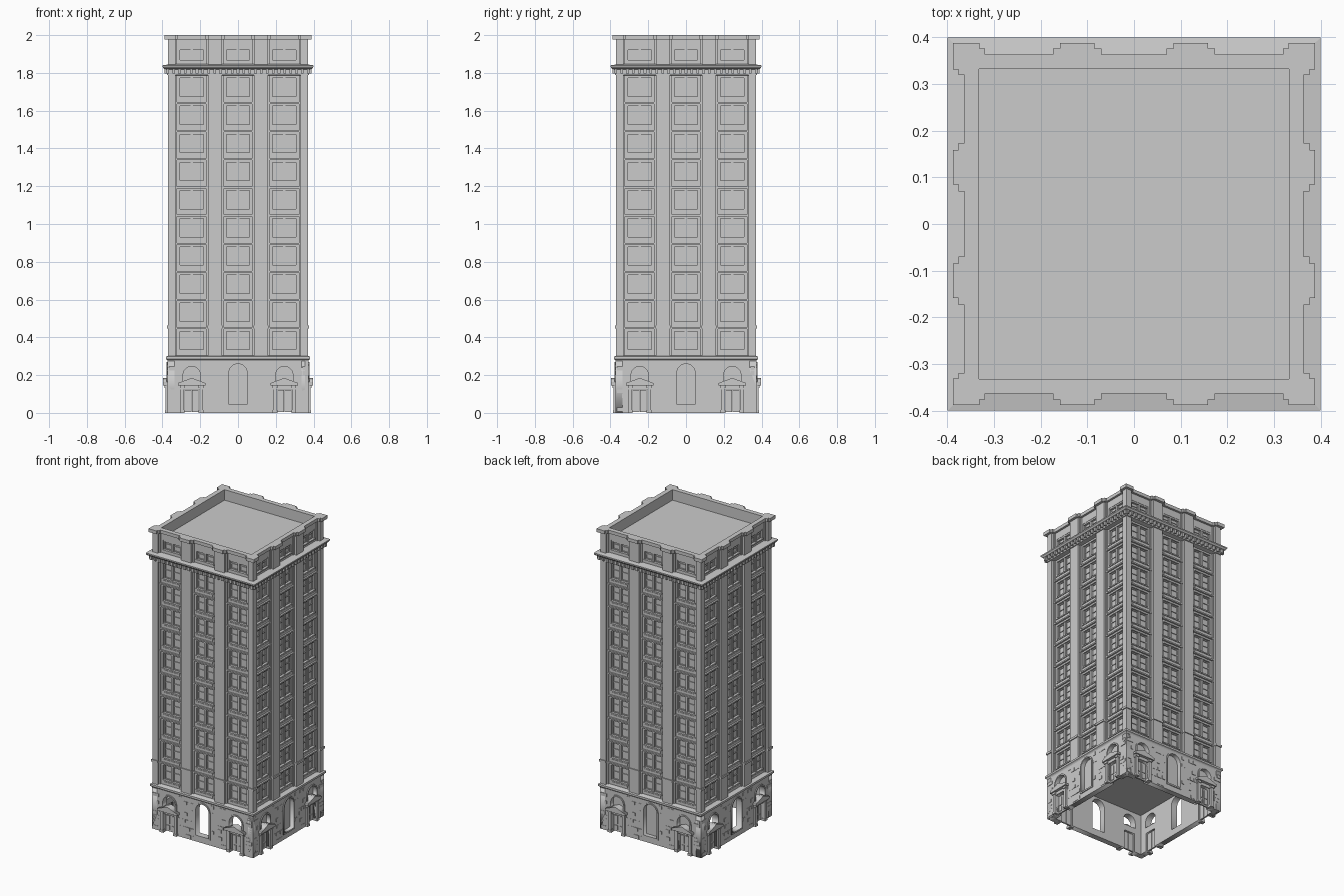
import bpy, bmesh, random
from math import pi, sin, cos
from mathutils import Matrix, Vector

random.seed(4)
cube = bpy.data.objects.get("Cube")
if cube:
    bpy.data.objects.remove(cube, do_unlink=True)

stone = bpy.data.materials.new("grey_stone")
stone.use_nodes = True
GREY = (0.6, 0.6, 0.6, 1)
stone.diffuse_color = GREY
stone.node_tree.nodes["Principled BSDF"].inputs["Base Color"].default_value = GREY

ALL = range(4)
BAYS = (-0.245, 0, 0.245)
FLOOR, STEP, FLOORS = 0.3, 0.149, 10


def place(name, mesh, sides=ALL):
    """Repeat a front-side mesh around the tower."""
    mesh.materials.append(stone)
    for i in sides:
        ob = bpy.data.objects.new(name, mesh)
        ob.rotation_euler.z = i * pi / 2
        bpy.context.collection.objects.link(ob)


def finish(name, bm, sides=ALL):
    bmesh.ops.recalc_face_normals(bm, faces=bm.faces)
    mesh = bpy.data.meshes.new(name)
    bm.to_mesh(mesh)
    bm.free()
    place(name, mesh, sides)


def box(bm, x0, x1, z0, z1, out, back=0.332):
    """Box on the front side, from depth back to depth out."""
    size = Vector((x1 - x0, out - back, z1 - z0))
    mid = Vector(((x0 + x1) / 2, -(out + back) / 2, (z0 + z1) / 2))
    bmesh.ops.create_cube(bm, size=1, matrix=Matrix.Translation(mid) @ Matrix.Diagonal(size).to_4x4())


def square_loft(name, rings):
    """Square mouldings stacked from (half width, height) pairs."""
    bm = bmesh.new()
    loops = [[bm.verts.new((sx * h, sy * h, z)) for sx, sy in ((-1, -1), (1, -1), (1, 1), (-1, 1))]
             for h, z in rings]
    for a, b in zip(loops, loops[1:]):
        for k in range(4):
            bm.faces.new((a[k], a[k - 1], b[k - 1], b[k]))
    bm.faces.new(loops[0])
    bm.faces.new(loops[-1])
    finish(name, bm, [0])


def plate(name, outlines, out, back):
    """Flat upright slab; inner outlines become holes."""
    cu = bpy.data.curves.new(name, 'CURVE')
    cu.dimensions, cu.fill_mode, cu.extrude = '2D', 'BOTH', (out - back) / 2
    for pts in outlines:
        sp = cu.splines.new('POLY')
        sp.points.add(len(pts) - 1)
        for p, (x, z) in zip(sp.points, pts):
            p.co = (x, z, 0, 1)
        sp.use_cyclic_u = True
    tmp = bpy.data.objects.new(name, cu)
    bpy.context.collection.objects.link(tmp)
    deps = bpy.context.evaluated_depsgraph_get()
    mesh = bpy.data.meshes.new_from_object(tmp.evaluated_get(deps))
    bpy.data.objects.remove(tmp, do_unlink=True)
    mesh.transform(Matrix.Translation((0, -(out + back) / 2, 0)) @ Matrix.Rotation(pi / 2, 4, 'X'))
    bm = bmesh.new()
    bm.from_mesh(mesh)
    bpy.data.meshes.remove(mesh)
    bmesh.ops.remove_doubles(bm, verts=bm.verts, dist=1e-5)
    finish(name, bm)


def arch(cx, r, z0, spring, n=12):
    top = [(cx + r * cos(pi * k / n), spring + r * sin(pi * k / n)) for k in range(n + 1)]
    return [(cx - r, z0), (cx + r, z0)] + top


# Core, with its top as the sunken roof and its underside as the entrance ceiling
square_loft("core_and_roof", [(0.333, 0.275), (0.333, 1.93)])

# Ground storey walls with arches and door notches
W, DOOR = 0.372, 0.04
outer = [(-W, 0)]
for c in (BAYS[0], BAYS[2]):
    outer += [(c - DOOR, 0), (c - DOOR, 0.125), (c + DOOR, 0.125), (c + DOOR, 0)]
outer += [(W, 0), (W, 0.28), (-W, 0.28)]
lunettes = [arch(c, 0.046, 0.165, 0.2) for c in (BAYS[0], BAYS[2])]
middle = arch(0, 0.048, 0.045, 0.212)
plate("ground_wall", [outer, middle] + lunettes, W, 0.335)
plate("middle_arch_trim", [arch(0, 0.057, 0.035, 0.212), middle], 0.378, 0.36)
for c, hole in zip((BAYS[0], BAYS[2]), lunettes):
    plate("side_arch_trim", [arch(c, 0.055, 0.155, 0.2), hole], 0.378, 0.36)

# Closed arches on two sides
bm = bmesh.new()
for c in BAYS:
    box(bm, c - 0.055, c + 0.055, 0.04 if c == 0 else 0.16, 0.27, 0.35, 0.34)
finish("closed_arch_panel", bm, [1, 2])

# Entrances: pilasters, doors and pediments
bm = bmesh.new()
for c in (BAYS[0], BAYS[2]):
    for s in (-1, 1):
        x = c + s * 0.05
        box(bm, x - 0.01, x + 0.01, 0, 0.145, 0.383, 0.35)
        box(bm, x - 0.013, x + 0.013, 0, 0.015, 0.386, 0.35)
        box(bm, x - 0.013, x + 0.013, 0.132, 0.145, 0.388, 0.35)
        d = c + s * 0.019
        box(bm, d - 0.018, d + 0.018, 0.005, 0.122, 0.355, 0.345)
        box(bm, d - 0.011, d + 0.011, 0.015, 0.045, 0.359, 0.35)
        box(bm, d - 0.011, d + 0.011, 0.055, 0.11, 0.359, 0.35)
    box(bm, c - 0.066, c + 0.066, 0.125, 0.145, 0.378, 0.35)
    box(bm, c - 0.073, c + 0.073, 0.145, 0.158, 0.397, 0.35)
finish("entrance", bm)
for c in (BAYS[0], BAYS[2]):
    plate("pediment", [[(c - 0.073, 0.158), (c + 0.073, 0.158), (c, 0.185)]], 0.397, 0.35)

# Raised rough stones in courses
bm = bmesh.new()
for row in range(11):
    z = 0.008 + row * 0.024
    for lo, hi in ((-0.365, -0.32), (-0.175, -0.064), (0.064, 0.175), (0.32, 0.365)):
        x = lo
        while x < hi - 0.012:
            end = min(hi, x + random.uniform(0.02, 0.05))
            if random.random() < 0.4:
                box(bm, x, end - 0.002, z, z + 0.021, W + random.uniform(0.001, 0.004), 0.36)
            x = end
finish("rough_stones", bm)

# Mouldings over the ground storey and main cornice
square_loft("ground_moulding", [(0.37, 0.27), (0.375, 0.28), (0.382, 0.285), (0.382, 0.298), (0.36, 0.304)])
square_loft("main_cornice", [(0.35, 1.785), (0.376, 1.79), (0.376, 1.818), (0.392, 1.822),
                             (0.4, 1.832), (0.4, 1.84), (0.36, 1.846)])
bm = bmesh.new()
for k in range(25):
    x = -0.372 + k * 0.031
    box(bm, x - 0.007, x + 0.007, 1.797, 1.822, 0.39, 0.36)
finish("cornice_bracket", bm)

# Middle piers
bm = bmesh.new()
for s in (-1, 1):
    c = s * 0.122
    box(bm, c - 0.047, c + 0.047, 0.3, 1.98, 0.357)
    box(bm, c - 0.037, c + 0.037, 0.3, 1.98, 0.371)
    box(bm, c - 0.04, c + 0.04, 0.448, 0.462, 0.377)
    box(bm, c - 0.052, c + 0.052, 1.978, 2, 0.376)
    box(bm, c - 0.037, c + 0.037, 1.978, 2, 0.388)
finish("middle_pier", bm)

# Corner piers, L-shaped in plan, one per side
bm = bmesh.new()
for inner, out, z0, z1 in ((0.322, 0.357, 0.3, 1.98), (0.334, 0.371, 0.3, 1.98),
                           (0.331, 0.377, 0.448, 0.462),
                           (0.319, 0.376, 1.978, 2), (0.331, 0.388, 1.978, 2)):
    box(bm, inner, out, z0, z1, out)
    box(bm, 0.332, out, z0, z1, out, inner)
finish("corner_pier", bm)

# Parapet wall and coping
bm = bmesh.new()
box(bm, -0.35, 0.35, 1.92, 1.98, 0.347)
box(bm, -0.36, 0.36, 1.978, 2, 0.363)
finish("parapet", bm)


def window(bm, c, z0, z1):
    """Paired sash window with jambs, mullion and rails."""
    mid = z0 + (z1 - z0) * 0.55
    for s in (-1, 1):
        box(bm, *sorted((c + s * 0.062, c + s * 0.09)), z0, z1, 0.349)
        pane = c + s * 0.033
        for e in (-1, 1):
            x = pane + e * 0.0255
            box(bm, x - 0.004, x + 0.004, z0, z1, 0.339)
        for z in (z0, mid - 0.003, z1 - 0.006):
            box(bm, pane - 0.027, pane + 0.027, z, z + 0.006, 0.338)
    box(bm, c - 0.007, c + 0.007, z0, z1, 0.346)
    box(bm, c - 0.068, c + 0.068, z0 - 0.008, z0, 0.354)


# Window bays: spandrels, floor ledges and windows
bm = bmesh.new()
for c in BAYS:
    for f in range(FLOORS):
        z = FLOOR + f * STEP
        box(bm, c - 0.09, c + 0.09, z, z + 0.035, 0.349)
        box(bm, c - 0.06, c + 0.06, z + 0.01, z + 0.024, 0.352)
        box(bm, c - 0.083, c + 0.083, z - 0.005, z + 0.004, 0.36)
        box(bm, c - 0.09, c + 0.09, z + 0.132, z + STEP, 0.349)
        window(bm, c, z + 0.035, z + 0.132)
    box(bm, c - 0.09, c + 0.09, 1.84, 1.868, 0.349)
    box(bm, c - 0.09, c + 0.09, 1.93, 1.98, 0.349)
    window(bm, c, 1.868, 1.93)
finish("window_bays", bm)
